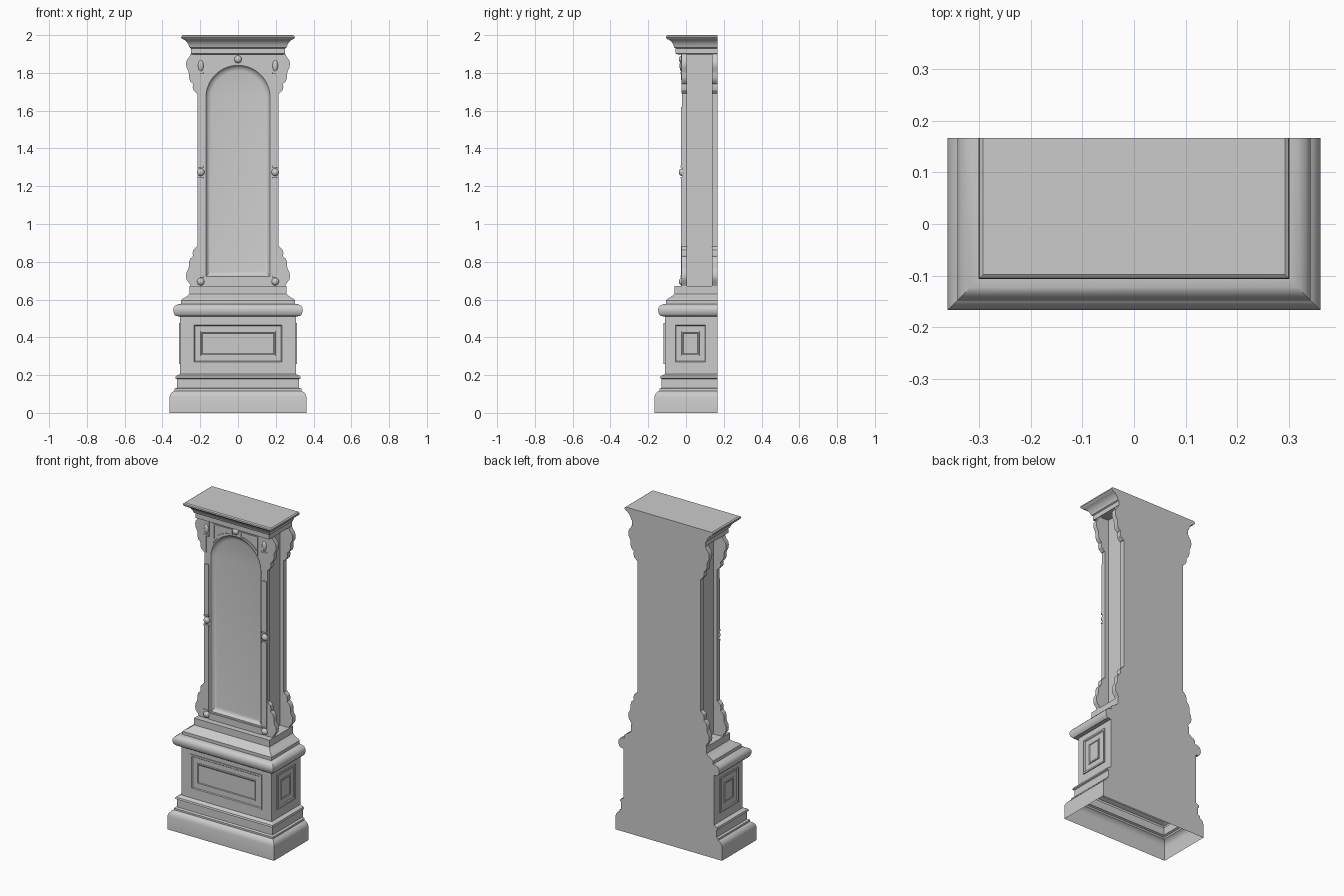
import bpy, bmesh, math

if "Cube" in bpy.data.objects:
    bpy.data.objects.remove(bpy.data.objects["Cube"])

BACK = 0.167      # flat back plane
SHIFT = 0.195     # front y = SHIFT - half width


def finish(obj, angle=30):
    bpy.ops.object.select_all(action='DESELECT')
    obj.select_set(True)
    bpy.context.view_layer.objects.active = obj
    bpy.ops.object.shade_smooth_by_angle(angle=math.radians(angle))
    return obj


def loft(name, rings, cap_first=False, cap_last=True):
    """Skin matching closed rings of 3D points."""
    bm = bmesh.new()
    vs = [[bm.verts.new(p) for p in ring] for ring in rings]
    n = len(rings[0])
    for a, b in zip(vs, vs[1:]):
        for i in range(n):
            j = (i + 1) % n
            bm.faces.new((a[i], a[j], b[j], b[i]))
    if cap_first:
        bm.faces.new(vs[0][::-1])
    if cap_last:
        bm.faces.new(vs[-1])
    bmesh.ops.recalc_face_normals(bm, faces=bm.faces)
    me = bpy.data.meshes.new(name)
    bm.to_mesh(me)
    bm.free()
    obj = bpy.data.objects.new(name, me)
    bpy.context.collection.objects.link(obj)
    return finish(obj)


def moulding(name, profile, cap_first):
    """Profile of (half width, z) run round the sides and front."""
    rings = [[(-w, BACK, z), (-w, SHIFT - w, z), (w, SHIFT - w, z), (w, BACK, z)]
             for w, z in profile]
    return loft(name, rings, cap_first, True)


def box(name, x0, x1, y0, y1, z0, z1):
    rings = [[(x0, y0, z), (x1, y0, z), (x1, y1, z), (x0, y1, z)] for z in (z0, z1)]
    return loft(name, rings, True, True)


def cutout(name, loops, y0, y1):
    """Flat shape in the XZ plane (later loops are holes) with thickness in y."""
    cu = bpy.data.curves.new(name, 'CURVE')
    cu.dimensions = '2D'
    cu.fill_mode = 'BOTH'
    cu.extrude = (y1 - y0) / 2
    for pts in loops:
        sp = cu.splines.new('POLY')
        sp.points.add(len(pts) - 1)
        for p, (x, z) in zip(sp.points, pts):
            p.co = (x, z, 0, 1)
        sp.use_cyclic_u = True
    obj = bpy.data.objects.new(name, cu)
    bpy.context.collection.objects.link(obj)
    obj.rotation_euler = (math.pi / 2, 0, 0)
    obj.location.y = (y0 + y1) / 2
    bpy.ops.object.select_all(action='DESELECT')
    obj.select_set(True)
    bpy.context.view_layer.objects.active = obj
    bpy.ops.object.convert(target='MESH')
    return finish(bpy.context.view_layer.objects.active)


def ball(name, x, z, r, tall=1.0):
    bpy.ops.mesh.primitive_uv_sphere_add(segments=24, ring_count=12, radius=r,
                                         location=(x, -0.02, z))
    obj = bpy.context.object
    obj.name = name
    obj.scale = (1, 0.9, tall)
    finish(obj, 60)


def arch(inset):
    """Round-headed opening outline, shrunk by inset."""
    w, zs = 0.17 - inset, 1.67
    pts = [(-w, 0.722 + inset), (w, 0.722 + inset)]
    return pts + [(w * math.cos(math.pi * i / 32), zs + w * math.sin(math.pi * i / 32))
                  for i in range(33)]


# Pedestal base, open underneath
moulding("pedestal", [
    (0.362, 0), (0.362, 0.085), (0.357, 0.1), (0.347, 0.111), (0.336, 0.117),
    (0.336, 0.128), (0.324, 0.133), (0.324, 0.18), (0.332, 0.184), (0.329, 0.195),
    (0.318, 0.2), (0.307, 0.205), (0.307, 0.51), (0.329, 0.513), (0.338, 0.523),
    (0.343, 0.54), (0.342, 0.555), (0.334, 0.567), (0.318, 0.575), (0.302, 0.577),
    (0.302, 0.596), (0.294, 0.604), (0.278, 0.612), (0.265, 0.622), (0.256, 0.63),
    (0.256, 0.672)], False)

# Crown moulding
moulding("crown", [
    (0.235, 1.897), (0.25, 1.902), (0.25, 1.93), (0.257, 1.934), (0.262, 1.95),
    (0.272, 1.965), (0.284, 1.975), (0.294, 1.979), (0.301, 1.987), (0.3, 1.995),
    (0.293, 2.0)], True)

# Raised panels on the pedestal front and sides: (inset, height)
steps = [(0, -0.002), (0, 0.006), (0.01, 0.006), (0.014, 0.001), (0.043, 0.001),
         (0.045, 0.005), (0.05, 0.005), (0.054, 0.002)]


def rect(a0, a1, i):
    return [(a0 + i, 0.26 + i), (a1 - i, 0.26 + i), (a1 - i, 0.475 - i), (a0 + i, 0.475 - i)]


loft("pedestal_front_panel",
     [[(x, SHIFT - 0.307 - h, z) for x, z in rect(-0.242, 0.242, i)] for i, h in steps])
for s, side in ((-1, "left"), (1, "right")):
    loft(f"pedestal_{side}_panel",
         [[(s * (0.307 + h), y, z) for y, z in rect(-0.066, 0.114, i)] for i, h in steps])

# Trunk: recessed core, back plate, arched front frame and sunken panel
box("trunk_core", -0.19, 0.19, 0.003, 0.15, 0.665, 1.91)
box("trunk_back_plate", -0.214, 0.214, 0.137, BACK, 0.665, 1.91)
outline = [(-0.214, 0.665), (0.214, 0.665), (0.214, 1.91), (-0.214, 1.91)]
cutout("trunk_front_frame", [outline, arch(0)], -0.021, 0.005)
loft("arched_panel", [[(x, y, z) for x, z in arch(i)] for i, y in
     ((0, -0.021), (0.005, -0.014), (0.012, -0.008), (0.021, -0.004), (0.03, -0.002))])
box("bottom_rail", -0.18, 0.18, -0.026, -0.015, 0.672, 0.712)

# Scrolled bracket silhouette (top); the bottom one is flipped
scroll = [(0.2, 1.9), (0.25, 1.9), (0.257, 1.885), (0.271, 1.868), (0.275, 1.85),
          (0.273, 1.828), (0.262, 1.808), (0.26, 1.795), (0.26, 1.775), (0.253, 1.755),
          (0.238, 1.742), (0.24, 1.725), (0.236, 1.708), (0.224, 1.697), (0.218, 1.69),
          (0.2, 1.69)]

for s, side in ((-1, "left"), (1, "right")):
    # Four brackets per side
    for pos, y0, y1 in (("front", -0.023, 0.004), ("back", 0.137, BACK)):
        cutout(f"{side}_{pos}_top_bracket", [[(s * x, z) for x, z in scroll]], y0, y1)
        cutout(f"{side}_{pos}_bottom_bracket",
               [[(s * x, 2.571 - z) for x, z in scroll]], y0, y1)

    # Pilaster strips, collars and bosses
    def strip(name, w, y, z0, z1):
        box(f"{side}_{name}", *sorted((s * (0.197 - w), s * (0.197 + w))), y, -0.015, z0, z1)
    strip("lower_pilaster", 0.015, -0.026, 0.722, 1.24)
    strip("upper_pilaster", 0.015, -0.026, 1.305, 1.62)
    strip("pilaster_capital", 0.017, -0.026, 1.8, 1.9)
    for k, z in enumerate((0.718, 1.24, 1.3, 1.795)):
        strip(f"collar_{k + 1}", 0.018, -0.029, z, z + 0.009)
    ball(f"{side}_middle_boss", s * 0.197, 1.274, 0.02)
    ball(f"{side}_bottom_boss", s * 0.197, 0.695, 0.02)
    ball(f"{side}_top_drop", s * 0.197, 1.838, 0.016, 2.0)

    # Spandrel trim: curved triangle rim beside the arch
    tri = [(0.152, 1.88), (0.022, 1.88)]
    for i in range(13):
        x = 0.022 + 0.13 * i / 12
        tri.append((x, 1.67 + math.sqrt(0.178 ** 2 - x * x)))
    inner = [(0.117 + (x - 0.117) * 0.82, 1.853 + (z - 1.853) * 0.7) for x, z in tri]
    cutout(f"{side}_spandrel_trim",
           [[(s * x, z) for x, z in loop] for loop in (tri, inner)], -0.027, -0.018)

# Keystone boss above the arch
ball("keystone_boss", 0, 1.872, 0.02)
